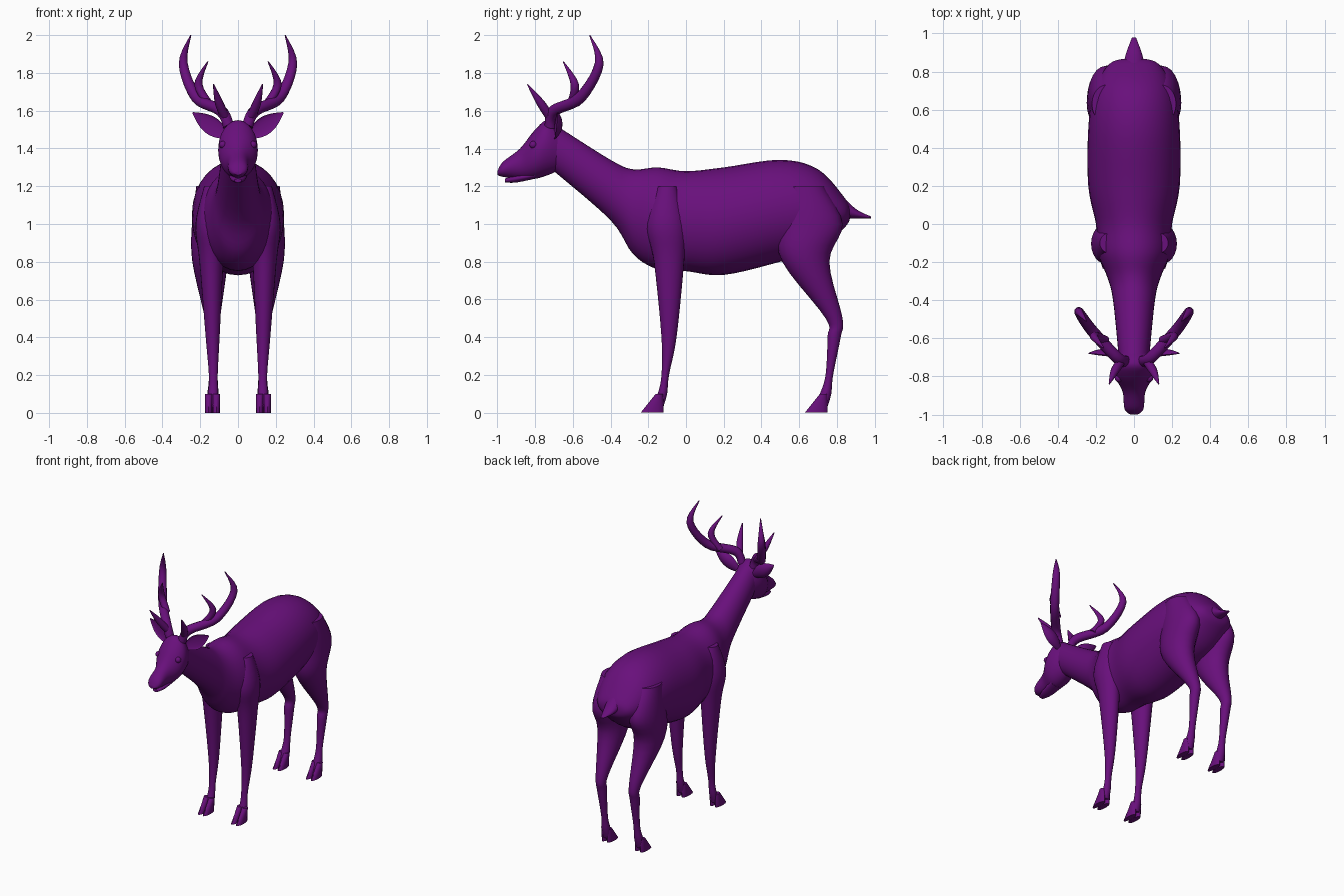
import bpy, bmesh, math
from mathutils import Vector

cube = bpy.data.objects.get("Cube")
if cube:
    bpy.data.objects.remove(cube, do_unlink=True)

COLOUR = (0.14, 0.005, 0.2, 1)
hide = bpy.data.materials.new("deep purple")
hide.use_nodes = True
hide.diffuse_color = COLOUR
hide.node_tree.nodes["Principled BSDF"].inputs["Base Color"].default_value = COLOUR
parts = []


def finish(name, bm):
    """Turn a bmesh into a coloured object."""
    bmesh.ops.recalc_face_normals(bm, faces=bm.faces)
    mesh = bpy.data.meshes.new(name)
    bm.to_mesh(mesh)
    bm.free()
    mesh.materials.append(hide)
    obj = bpy.data.objects.new(name, mesh)
    bpy.context.collection.objects.link(obj)
    parts.append(obj)


def blend(before, start, end, after, t):
    """Smooth curve from start to end, steered by the neighbours."""
    leave, arrive = (end - before) / 2, (after - start) / 2
    ease = t * t * (3 - 2 * t)
    back = 1 - t
    return start.lerp(end, ease) + leave * t * back * back - arrive * t * t * back


def loft(name, rings, side=1, sides=24, steps=5, cup=1):
    """Skin a smooth surface over elliptical rings (centre, axis u, axis v)."""
    last = len(rings) - 1
    dense = []
    for i in range(last):
        near = [rings[max(i - 1, 0)], rings[i], rings[i + 1], rings[min(i + 2, last)]]
        for step in range(steps):
            dense.append([blend(*vectors, step / steps) for vectors in zip(*near)])
    dense.append(rings[last])
    bm = bmesh.new()
    loops = []
    for centre, u, v in dense:
        loop = []
        for k in range(sides):
            angle = math.tau * k / sides
            rise = math.sin(angle)
            point = centre + u * math.cos(angle) + v * rise * (cup if rise > 0 else 1)
            point.x *= side
            loop.append(bm.verts.new(point))
        loops.append(loop)
    for lower, upper in zip(loops, loops[1:]):
        for k in range(sides):
            n = (k + 1) % sides
            bm.faces.new((lower[k], lower[n], upper[n], upper[k]))
    bm.faces.new(loops[0])
    bm.faces.new(loops[-1])
    finish(name, bm)


def upright(rows):
    """Rings across the length of the animal: y, top, bottom, half width."""
    return [(Vector((0, y, (top + bottom) / 2)),
             Vector((0, 0, (top - bottom) / 2)),
             Vector((width, 0, 0))) for y, top, bottom, width in rows]


def level(rows, x, widest):
    """Rings down a limb: z, front, back; the width follows from the depth."""
    rings = []
    for z, front, back in rows:
        depth = back - front
        width = min(depth / 3 + 0.01, widest)
        rings.append((Vector((x + width / 4, front + depth / 2, z)),
                      Vector((0, depth / 2, 0)), Vector((width, 0, 0))))
    return rings


def horn(points, radius):
    """Round rings along a path, tapering to a point."""
    path = [Vector(p) for p in points]
    last = len(path) - 1
    rings = []
    for i, point in enumerate(path):
        along = (path[min(i + 1, last)] - path[max(i - 1, 0)]).normalized()
        u = along.cross(Vector((1, -1, 0))).normalized()
        size = radius * (1 - (i / last) ** 5) + 0.003
        rings.append((point, u * size, along.cross(u) * size))
    return rings


# Trunk and neck
loft("body", upright([
    (.87, 1.08, 1.03, .03), (.84, 1.14, .98, .13), (.7, 1.29, .86, .21),
    (.5, 1.34, .8, .24), (.2, 1.3, .73, .24), (0, 1.28, .75, .2),
    (-.15, 1.3, .76, .19), (-.28, 1.29, .84, .14), (-.4, 1.34, 1.02, .11),
    (-.7, 1.53, 1.28, .08)]), sides=32)

# Head, jaw and tail
loft("head", upright([
    (-.64, 1.48, 1.3, .06), (-.73, 1.55, 1.26, .1), (-.8, 1.5, 1.24, .1),
    (-.88, 1.4, 1.24, .06), (-.97, 1.33, 1.25, .05), (-1, 1.28, 1.26, .02)]))
loft("lower_jaw", upright([
    (-.8, 1.28, 1.24, .05), (-.9, 1.26, 1.22, .04), (-.96, 1.24, 1.22, .02)]))
loft("tail", upright([
    (.82, 1.16, 1.03, .06), (.9, 1.08, 1.03, .04), (.98, 1.04, 1.03, .01)]))

FRONT_LEG = [(1.2, -.15, -.05), (1, -.21, 0), (.8, -.17, -.01), (.4, -.13, -.05),
             (.2, -.13, -.09), (.1, -.15, -.1), (.03, -.18, -.12)]
HIND_LEG = [(1.2, .53, .73), (1, .49, .83), (.8, .51, .76), (.5, .74, .83),
            (.4, .75, .82), (.2, .74, .78), (.1, .71, .77), (.03, .68, .75)]
BEAM = [(.05, -.72, 1.52), (.09, -.7, 1.6), (.22, -.56, 1.67),
        (.29, -.46, 1.85), (.25, -.51, 2)]
BROW_TINE = [(.06, -.71, 1.55), (.1, -.77, 1.64), (.13, -.84, 1.74)]
MIDDLE_TINE = [(.15, -.61, 1.63), (.21, -.59, 1.74), (.16, -.65, 1.86)]

# Ear: a leaf that swells and narrows from root to tip
root, tip = Vector((.07, -.7, 1.47)), Vector((.24, -.68, 1.59))
across = (tip - root).cross(Vector((0, 1, 0))).normalized()
ear = []
for i in range(6):
    t = i / 5
    width = 0.045 * math.sin(math.pi * (0.15 + 0.85 * t)) + 0.003
    ear.append((root.lerp(tip, t), across * width, Vector((0, -0.75 * width, 0))))

for label, side in (("left", 1), ("right", -1)):
    # Legs, each ending in a cloven hoof of two toes
    for leg, rows in (("front", FRONT_LEG), ("hind", HIND_LEG)):
        loft(f"{label}_{leg}_leg", level(rows, 0.125, 0.095), side)
        heel = rows[-1][-1]
        toe_rows = [(.1, heel - .04, heel), (.05, heel - .08, heel), (0, heel - .12, heel)]
        for toe, x in (("inner", .11), ("outer", .15)):
            loft(f"{label}_{leg}_{toe}_toe", level(toe_rows, x, 0.02), side, sides=12)

    # Antlers
    loft(f"{label}_antler_beam", horn(BEAM, 0.028), side, sides=12)
    loft(f"{label}_antler_brow_tine", horn(BROW_TINE, 0.02), side, sides=12)
    loft(f"{label}_antler_middle_tine", horn(MIDDLE_TINE, 0.02), side, sides=12)

    # Cupped ear opening forwards
    loft(f"{label}_ear", ear, side, sides=16, cup=-0.3)

    # Eye
    bm = bmesh.new()
    bmesh.ops.create_uvsphere(bm, u_segments=16, v_segments=10, radius=0.02)
    bmesh.ops.translate(bm, verts=bm.verts, vec=(side * 0.08, -0.81, 1.42))
    finish(f"{label}_eye", bm)

# Smooth shading with crisp hoof edges
bpy.ops.object.select_all(action="DESELECT")
for obj in parts:
    obj.select_set(True)
bpy.context.view_layer.objects.active = parts[0]
bpy.ops.object.shade_smooth_by_angle(angle=math.radians(50))
